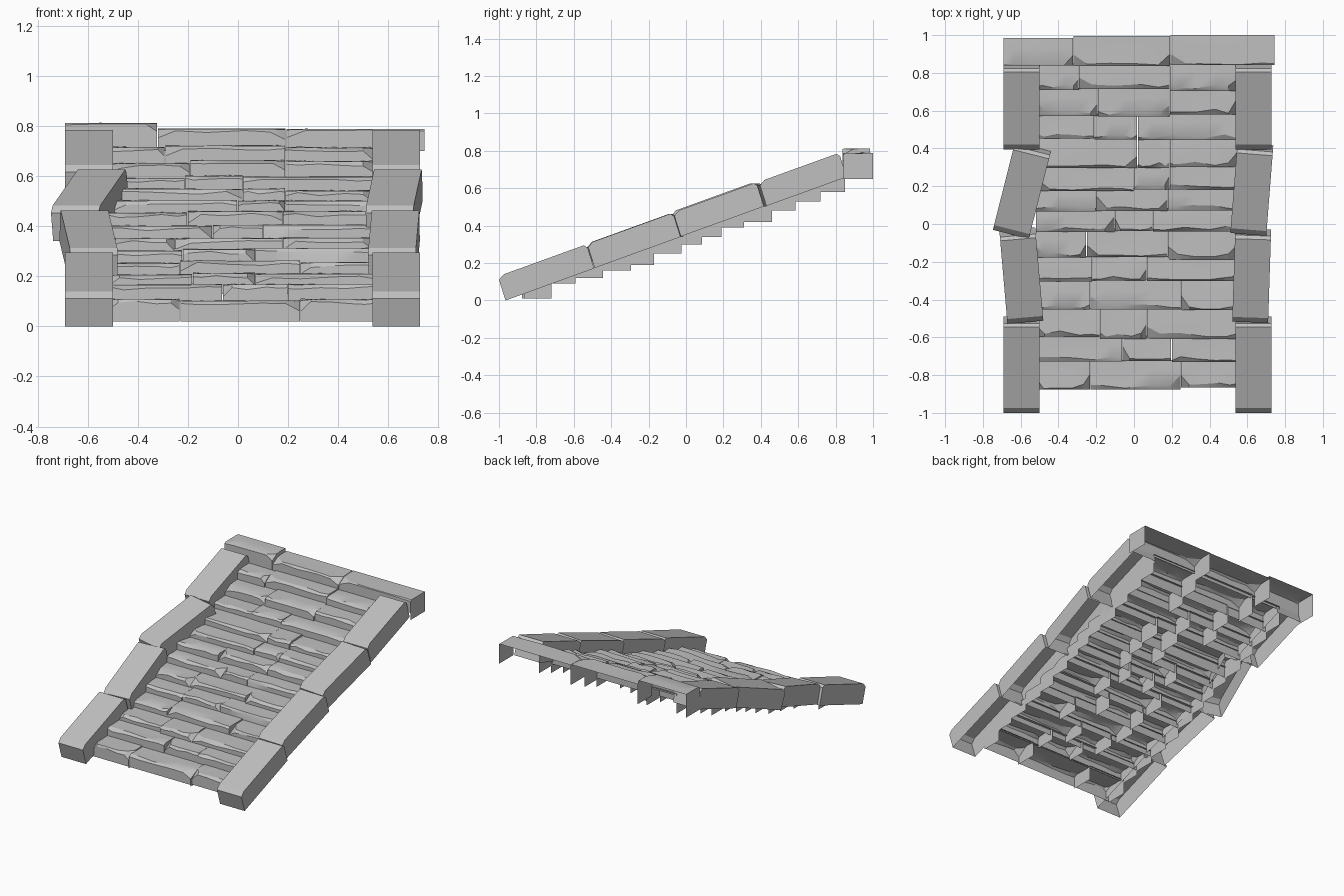
import bpy, bmesh, math, random

random.seed(7)
if "Cube" in bpy.data.objects:
    bpy.data.objects.remove(bpy.data.objects["Cube"])

stone_mat = bpy.data.materials.new("stone grey")
stone_mat.use_nodes = True
GREY = (0.53, 0.53, 0.53, 1)
stone_mat.diffuse_color = GREY
stone_mat.node_tree.nodes["Principled BSDF"].inputs["Base Color"].default_value = GREY


def finish(name, bm):
    mesh = bpy.data.meshes.new(name)
    bm.to_mesh(mesh)
    bm.free()
    mesh.materials.append(stone_mat)
    obj = bpy.data.objects.new(name, mesh)
    bpy.context.collection.objects.link(obj)
    bpy.ops.object.select_all(action="DESELECT")
    obj.select_set(True)
    bpy.context.view_layer.objects.active = obj
    bpy.ops.object.shade_smooth_by_angle(angle=math.radians(28))


def shell(name, sections):
    """Skin matching sections along x, cap both ends, leave the underside open."""
    bm = bmesh.new()
    rings = [[bm.verts.new(p) for p in s[0]] for s in sections]
    for a, b in zip(rings, rings[1:]):
        for i in range(len(a) - 1):
            bm.faces.new((a[i], b[i], b[i + 1], a[i + 1]))
    for ring, (points, foot), flip in ((rings[0], sections[0], False),
                                       (rings[-1], sections[-1], True)):
        cap = ring + [bm.verts.new(p) for p in foot]
        bm.faces.new(cap[::-1] if flip else cap)
    finish(name, bm)


def stone(name, x0, x1, y0, y1, bottom, top, front_bottom, rough=1.0, chips=None):
    """Worn block: front, chamfer and tread, open at the back and below."""
    if chips is None:
        chips = (random.random() < 0.35, random.random() < 0.35)
    lift = random.uniform(-0.008, 0.004) * rough
    push = random.uniform(-0.008, 0.006) * rough
    sections = []
    for t in (0, 0.14, 0.38, 0.68, 0.88, 1):
        x = x0 + (x1 - x0) * t
        drop = random.uniform(0.008, 0.022) * rough
        inset = random.uniform(0.006, 0.03) * rough
        if (t == 0 and chips[0]) or (t == 1 and chips[1]):
            drop += 0.03
            inset += 0.05
        yf = y0 + push
        z = top + lift
        points = [(x, yf, front_bottom), (x, yf, z - drop),
                  (x, yf + inset, z - 0.1 * drop),
                  (x, (y0 + y1) / 2 + 0.02, z + random.uniform(-0.004, 0.003) * rough),
                  (x, y1, z)]
        sections.append((points, [(x, y1, bottom), (x, yf, bottom)]))
    shell(name, sections)


# Curbs: four hollow sloping blocks on each side, some knocked askew
SLOPE = 0.362


def curb(name, y0, y1, x_start, x_end, width=0.19):
    def top(y):
        return 0.14 + SLOPE * (y + 0.975)

    def base(y):
        return SLOPE * (y + 0.965)

    profile = [(y0 + 0.035, base(y0 + 0.035)), (y0, top(y0) - 0.02),
               (y0 + 0.025, top(y0 + 0.025)), (y1 - 0.02, top(y1 - 0.02)),
               (y1, top(y1) - 0.02), (y1 + 0.035, base(y1 + 0.035))]
    lean = (x_end - x_start) / (y1 - y0)
    sections = []
    for side in (-0.5, 0.5):
        off = side * width
        sections.append(([(x_start + lean * (y - y0) + off, y - lean * off, z)
                          for y, z in profile], []))
    shell(name, sections)


joints = (-1.0, -0.52, -0.055, 0.395, 0.83)
right_centres = ((-0.595, -0.595), (-0.575, -0.615), (-0.652, -0.54), (-0.595, -0.595))
left_centres = ((0.632, 0.632), (0.615, 0.63), (0.605, 0.64), (0.632, 0.632))
for side, centres in (("right", right_centres), ("left", left_centres)):
    for i, (xs, xe) in enumerate(centres):
        curb(f"{side}_curb_{i + 1}", joints[i], joints[i + 1] - 0.006, xs, xe)

# Steps: front edge, underside, tread height and the two joints of each row
rows = ((-0.87, 0.01, 0.11, -0.23, 0.25), (-0.73, 0.09, 0.17, -0.06, 0.20),
        (-0.60, 0.12, 0.215, -0.18, 0.07), (-0.455, 0.16, 0.26, -0.23, 0.25),
        (-0.305, 0.19, 0.31, -0.22, 0.07), (-0.18, 0.25, 0.36, -0.25, 0.18),
        (-0.035, 0.30, 0.41, -0.10, 0.10), (0.075, 0.34, 0.46, -0.20, 0.18),
        (0.18, 0.39, 0.50, 0.00, 0.19), (0.30, 0.42, 0.55, 0.02, 0.19),
        (0.45, 0.48, 0.60, -0.21, 0.02), (0.575, 0.53, 0.66, -0.19, 0.19),
        (0.71, 0.58, 0.72, -0.29, 0.19))
fronts = [r[0] for r in rows] + [0.84]
for i, (y, bottom, top, ja, jb) in enumerate(rows):
    edges = (-0.52, ja, jb, 0.545)
    for k in range(3):
        stone(f"step_{i + 1}_stone_{k + 1}", edges[k], edges[k + 1] - 0.003,
              y, fronts[i + 1] + 0.01, bottom, top, bottom + 0.01)

# Landing row across the top
stone("landing_stone_right", -0.69, -0.323, 0.84, 0.985, 0.65, 0.815, 0.70, 0.4, (False, True))
stone("landing_stone_middle", -0.32, 0.19, 0.84, 0.995, 0.65, 0.79, 0.70, 0.8, (True, True))
stone("landing_stone_left", 0.193, 0.745, 0.84, 1.0, 0.65, 0.79, 0.70, 0.4, (True, False))
